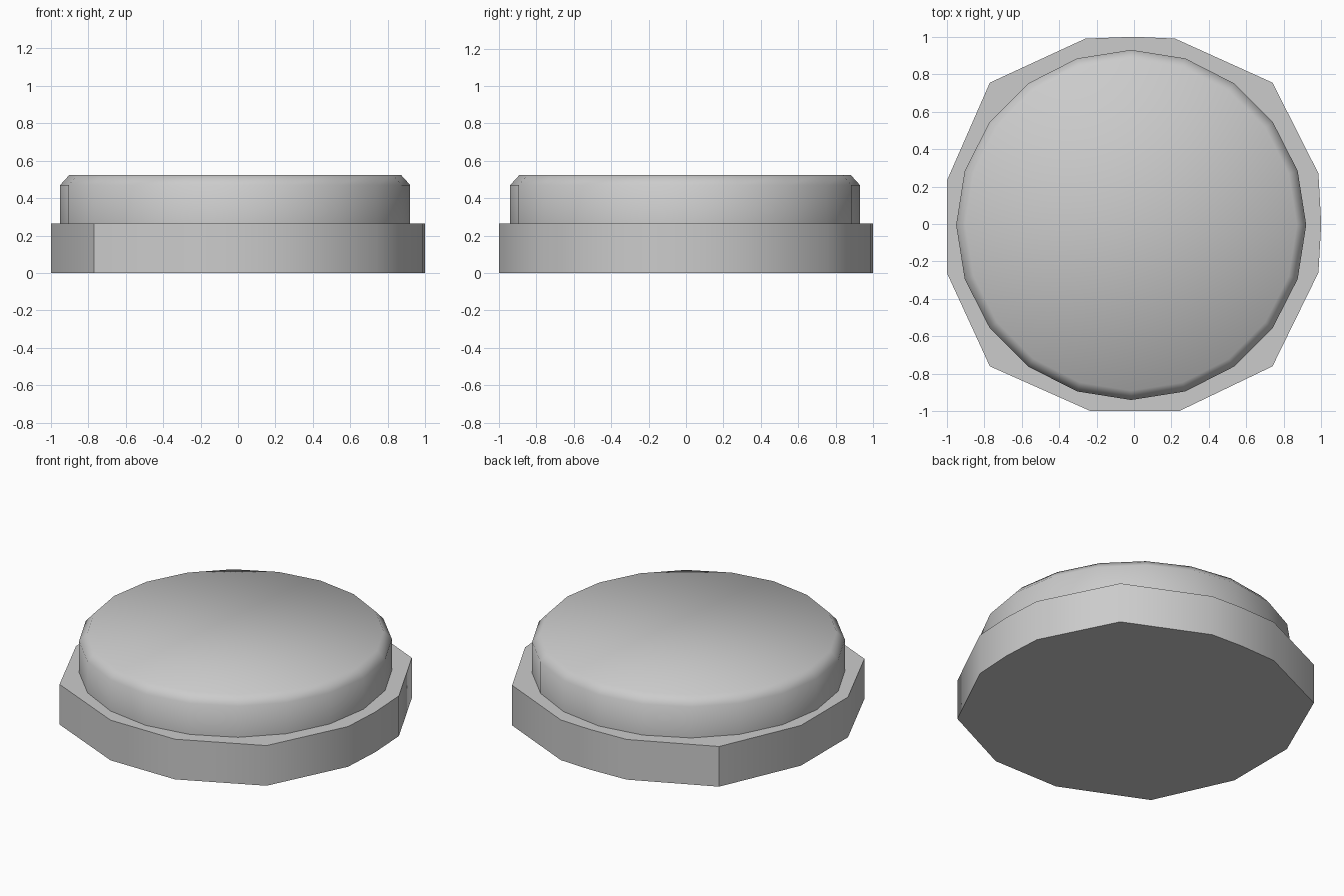
import bpy, bmesh
from math import cos, sin, tau, radians

if "Cube" in bpy.data.objects:
    bpy.data.objects.remove(bpy.data.objects["Cube"], do_unlink=True)

CX, CY = -0.015, -0.005

grey = bpy.data.materials.new("plain grey")
grey.use_nodes = True
grey.diffuse_color = (0.6, 0.6, 0.6, 1)
grey.node_tree.nodes["Principled BSDF"].inputs["Base Color"].default_value = grey.diffuse_color


def loft(name, rings):
    """Stack closed outlines into a capped solid."""
    bm = bmesh.new()
    loops = [[bm.verts.new(p) for p in ring] for ring in rings]
    for low, high in zip(loops, loops[1:]):
        for i in range(len(low)):
            j = (i + 1) % len(low)
            bm.faces.new((low[i], low[j], high[j], high[i]))
    bm.faces.new(loops[0][::-1])
    bm.faces.new(loops[-1])
    bmesh.ops.recalc_face_normals(bm, faces=bm.faces)
    mesh = bpy.data.meshes.new(name)
    bm.to_mesh(mesh)
    bm.free()
    mesh.materials.append(grey)
    obj = bpy.data.objects.new(name, mesh)
    bpy.context.collection.objects.link(obj)
    bpy.ops.object.select_all(action="DESELECT")
    obj.select_set(True)
    bpy.context.view_layer.objects.active = obj
    return obj


# Faceted base plinth, slightly irregular
outline = [(1, 0), (0.985, 0.27), (0.74, 0.755), (0.22, 0.99), (0, 1), (-0.26, 0.99),
           (-0.77, 0.755), (-1, 0.23), (-1, -0.26), (-0.77, -0.76), (-0.23, -1),
           (0.24, -1), (0.74, -0.76), (0.985, -0.26)]
loft("base", [[(x, y, z) for x, y in outline] for z in (0, 0.265)])
bpy.ops.object.shade_smooth_by_angle(angle=radians(40))


# Round raised cap with a chamfered, softly shaded rim
def ring(radius, z, sides=20):
    return [(CX + radius * cos(tau * i / sides), CY + radius * sin(tau * i / sides), z)
            for i in range(sides)]


loft("cap", [ring(0.935, 0.26), ring(0.935, 0.47), ring(0.885, 0.525)])
bpy.ops.object.shade_smooth_by_angle(angle=radians(60))
